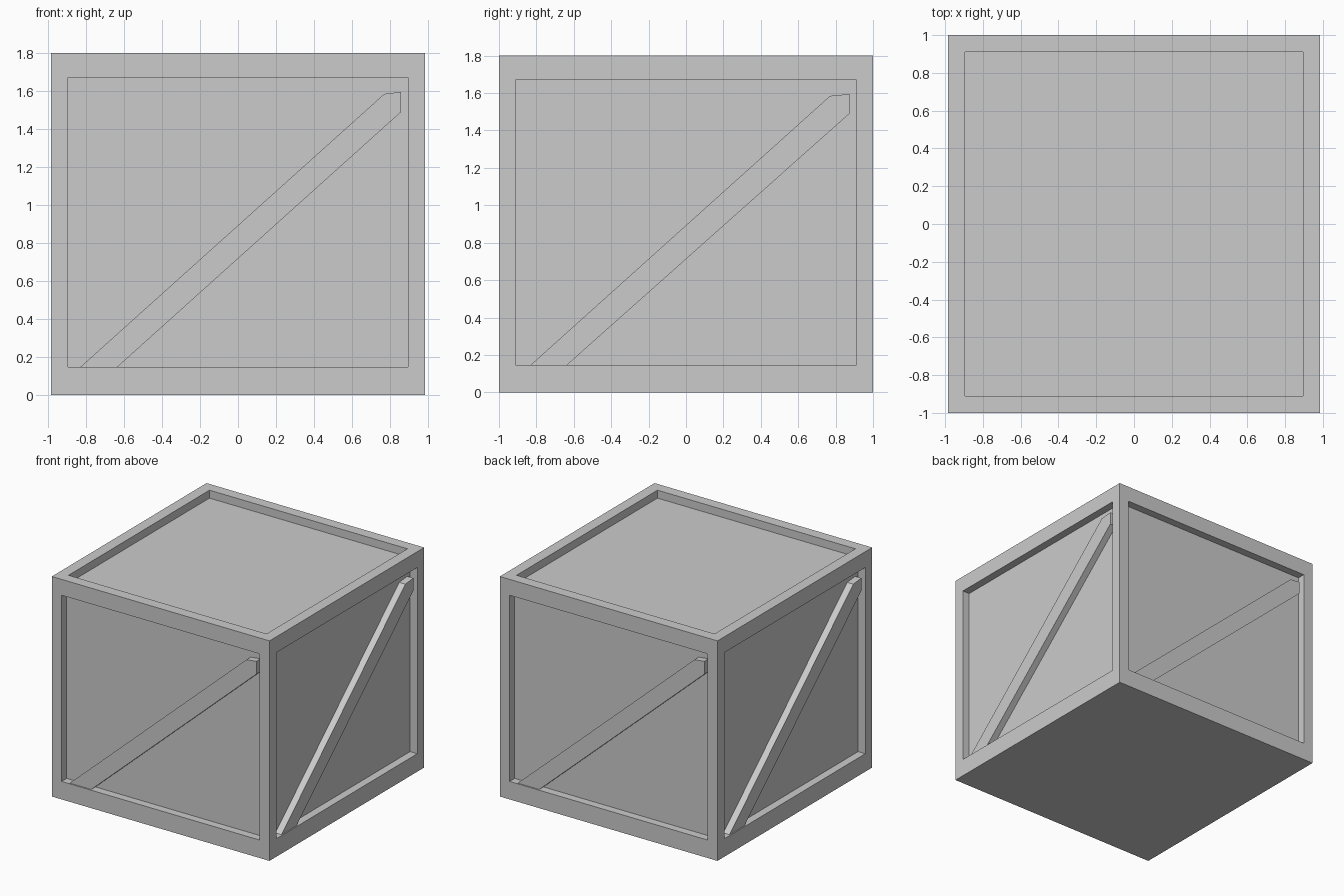
import bpy, bmesh, math
from mathutils import Matrix, Vector

if "Cube" in bpy.data.objects:
    bpy.data.objects.remove(bpy.data.objects["Cube"])

HX, HY, HEIGHT = 0.985, 1.0, 1.8      # half width, half depth, height
RIM, DEPTH = 0.126, 0.065             # frame board width, panel recess


def finish(bm, name):
    bmesh.ops.recalc_face_normals(bm, faces=bm.faces[:])
    mesh = bpy.data.meshes.new(name)
    bm.to_mesh(mesh)
    bm.free()
    obj = bpy.data.objects.new(name, mesh)
    bpy.context.collection.objects.link(obj)
    return obj


# Crate body: a box with recessed panels on the four sides and the top
bm = bmesh.new()
bmesh.ops.create_cube(bm, size=1)
bmesh.ops.scale(bm, vec=(2 * HX, 2 * HY, HEIGHT), verts=bm.verts[:])
bmesh.ops.translate(bm, vec=(0, 0, HEIGHT / 2), verts=bm.verts[:])
bm.normal_update()
panels = [f for f in bm.faces if f.normal.z > -0.5]
bmesh.ops.inset_individual(bm, faces=panels, thickness=RIM)
bm.normal_update()
for f in panels:
    # Bottom rail is slightly wider than the others
    if abs(f.normal.z) < 0.5:
        for v in f.verts:
            v.co.z = 0.147 if v.co.z < HEIGHT / 2 else 1.67
normals = [f.normal.copy() for f in panels]
pushed = bmesh.ops.extrude_discrete_faces(bm, faces=panels)["faces"]
bm.normal_update()
for f in pushed:
    bmesh.ops.translate(bm, vec=-f.normal * DEPTH, verts=f.verts[:])
finish(bm, "crate_body")


# Diagonal brace lying in each side panel
PROFILE = [(-0.83, 0.147), (-0.635, 0.147), (0.86, 1.49), (0.86, 1.595), (0.77, 1.585)]


def brace(name, half_span, front, angle):
    bm = bmesh.new()
    gap = 0.01                        # sits just behind the frame surface
    stretch = half_span / 0.86
    verts = [bm.verts.new((x * stretch if x > 0.8 else x, -front + gap, z)) for x, z in PROFILE]
    face = bm.faces.new(verts)
    out = bmesh.ops.extrude_face_region(bm, geom=[face])["geom"]
    moved = [g for g in out if isinstance(g, bmesh.types.BMVert)]
    bmesh.ops.translate(bm, vec=Vector((0, DEPTH - gap, 0)), verts=moved)
    bm.transform(Matrix.Rotation(math.radians(angle), 4, "Z"))
    finish(bm, name)


brace("front_brace", HX - RIM, HY, 0)
brace("right_brace", HY - RIM, HX, 90)
brace("back_brace", HX - RIM, HY, 180)
brace("left_brace", HY - RIM, HX, 270)
